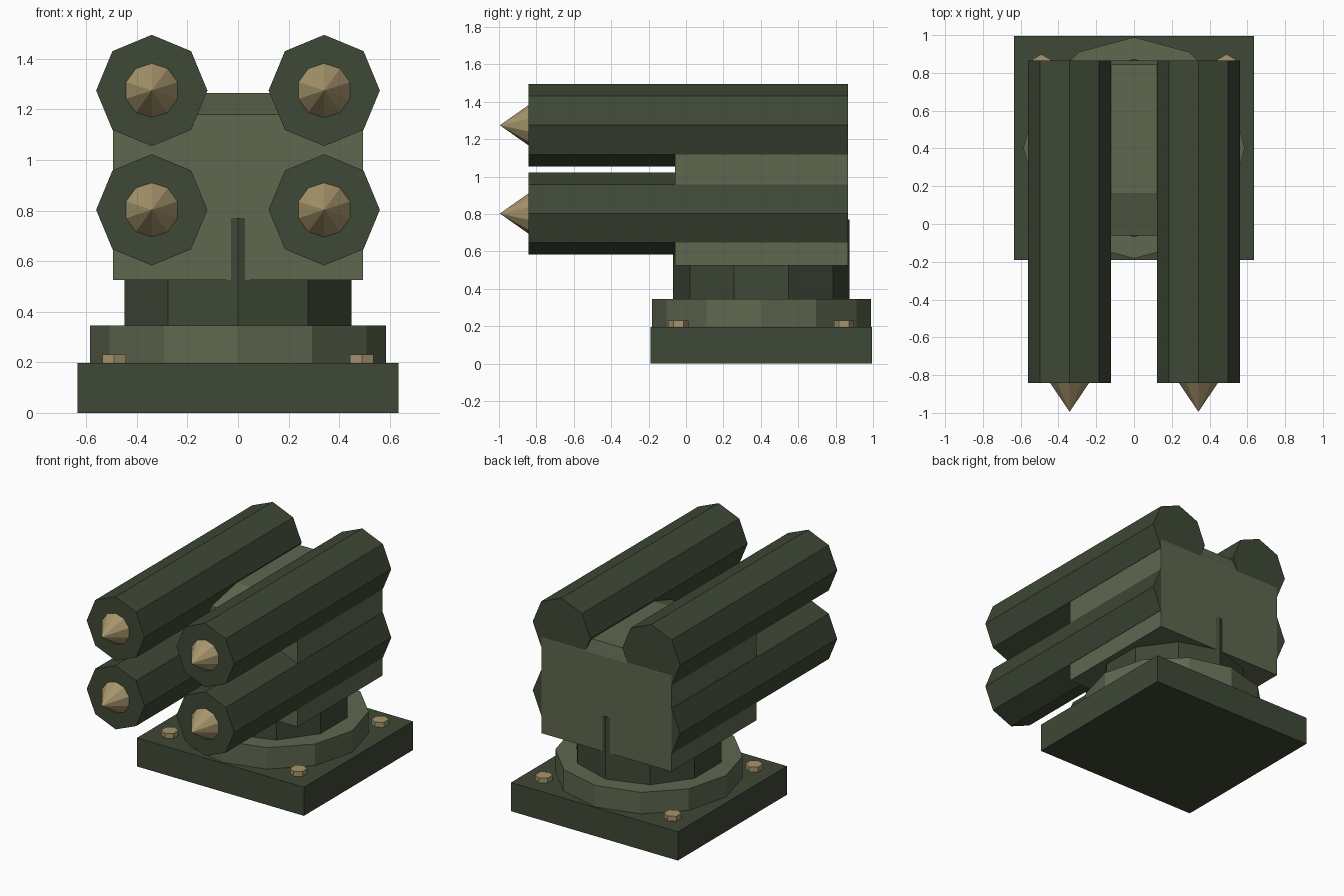
import bpy, bmesh, math
from mathutils import Matrix, Vector

if "Cube" in bpy.data.objects:
    bpy.data.objects.remove(bpy.data.objects["Cube"])


def material(name, srgb):
    m = bpy.data.materials.new(name)
    m.diffuse_color = [((c / 255 + 0.055) / 1.055) ** 2.4 for c in srgb] + [1]
    m.use_nodes = True
    m.node_tree.nodes["Principled BSDF"].inputs["Base Color"].default_value = m.diffuse_color
    return m


DARK = material("dark green", (62, 72, 54))
OLIVE = material("olive green", (94, 103, 79))
TAN = material("tan", (166, 149, 108))
MID_Y = 0.403  # centre of the pedestal


def finish(name, bm, mat):
    bmesh.ops.recalc_face_normals(bm, faces=bm.faces)
    me = bpy.data.meshes.new(name)
    bm.to_mesh(me)
    bm.free()
    me.materials.append(mat)
    ob = bpy.data.objects.new(name, me)
    bpy.context.collection.objects.link(ob)
    return ob


def extrude(name, points, offset, mat):
    """Flat polygon swept along an offset."""
    bm = bmesh.new()
    face = bm.faces.new([bm.verts.new(p) for p in points])
    ext = bmesh.ops.extrude_face_region(bm, geom=[face])
    verts = [g for g in ext["geom"] if isinstance(g, bmesh.types.BMVert)]
    bmesh.ops.translate(bm, verts=verts, vec=Vector(offset))
    return finish(name, bm, mat)


def upright(name, sides, r, x, y, z0, z1, mat):
    """Vertical prism with one corner facing the front."""
    pts = [(x + r * math.sin(2 * math.pi * i / sides),
            y - r * math.cos(2 * math.pi * i / sides), z0) for i in range(sides)]
    return extrude(name, pts, (0, 0, z1 - z0), mat)


def lying(name, sides, r0, r1, x, z, y0, y1, mat):
    """Prism or cone along y with one corner facing up; r0 at y0, r1 at y1."""
    bm = bmesh.new()
    bmesh.ops.create_cone(bm, cap_ends=True, segments=sides, radius1=r0,
                          radius2=r1, depth=y1 - y0)
    # align the local axis with +y, keeping a corner at the top
    bmesh.ops.transform(bm, verts=bm.verts,
                        matrix=Matrix.Translation((x, (y0 + y1) / 2, z))
                        @ Matrix.Rotation(-math.pi / 2, 4, 'X'))
    return finish(name, bm, mat)


# Base plate, turntable ring and neck
extrude("base_plate", [(-0.635, -0.19, 0), (0.635, -0.19, 0),
                       (0.635, 0.995, 0), (-0.635, 0.995, 0)], (0, 0, 0.197), DARK)
upright("turntable_ring", 12, 0.586, 0, MID_Y, 0.197, 0.345, OLIVE)
upright("neck", 10, 0.472, 0, MID_Y, 0.345, 0.77, DARK)

# Launcher body with sloped top edges
profile = [(-0.06, 0.525), (-0.06, 1.18), (0.165, 1.265),
           (0.845, 1.265), (0.866, 1.18), (0.866, 0.525)]
extrude("launcher_body", [(-0.495, y, z) for y, z in profile], (0.99, 0, 0), OLIVE)

# Base bolts
for x in (-0.49, 0.49):
    for y in (-0.041, 0.845):
        upright("base_bolt", 6, 0.054, x, y, 0.19, 0.231, TAN)

# Four launch tubes with warhead tips
for x in (-0.341, 0.341):
    for z in (0.803, 1.275):
        lying("launch_tube", 8, 0.22, 0.22, x, z, -0.843, 0.865, DARK)
        lying("warhead_tip", 10, 0, 0.107, x, z, -0.995, -0.843, TAN)
